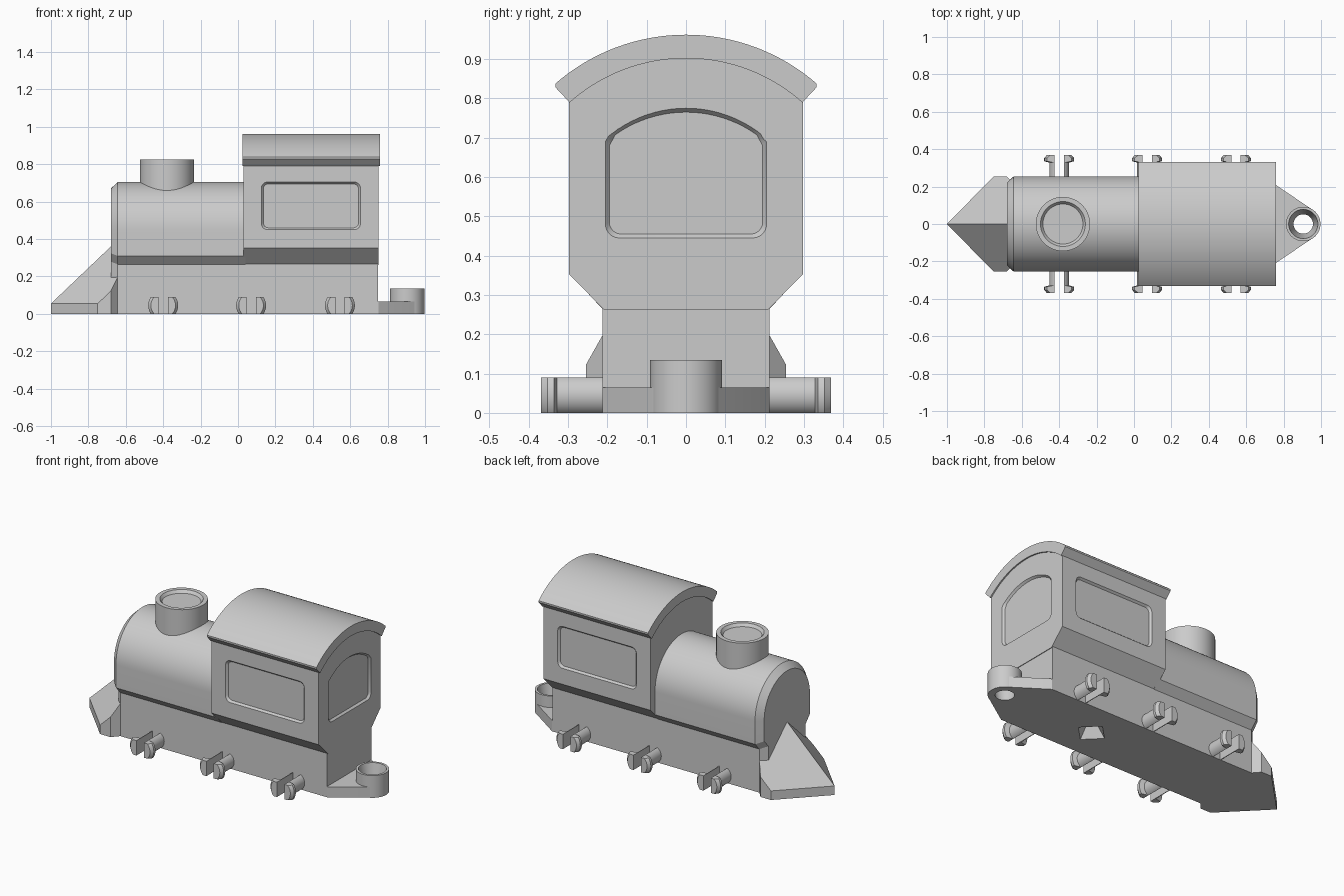
import bpy, bmesh
from math import sin, cos, pi, radians, sqrt, asin
from mathutils import Vector

if "Cube" in bpy.data.objects:
    bpy.data.objects.remove(bpy.data.objects["Cube"])


def finish(name, bm):
    bmesh.ops.recalc_face_normals(bm, faces=bm.faces)
    me = bpy.data.meshes.new(name)
    bm.to_mesh(me)
    bm.free()
    ob = bpy.data.objects.new(name, me)
    bpy.context.collection.objects.link(ob)
    return ob


def loft_bm(sections, axis):
    """Skin 2D sections [(position, points)] along an axis, capping both ends."""
    place = {'x': lambda t, a, b: (t, a, b),
             'y': lambda t, a, b: (a, t, b),
             'z': lambda t, a, b: (a, b, t)}[axis]
    bm = bmesh.new()
    rings = [[bm.verts.new(place(t, a, b)) for a, b in pts] for t, pts in sections]
    n = len(rings[0])
    for r, s in zip(rings, rings[1:]):
        for i in range(n):
            j = (i + 1) % n
            bm.faces.new((r[i], r[j], s[j], s[i]))
    bm.faces.new(rings[0])
    bm.faces.new(rings[-1])
    return bm


def loft(name, sections, axis):
    return finish(name, loft_bm(sections, axis))


def arc(cx, cy, r, a0, a1, n):
    return [(cx + r * cos(a0 + (a1 - a0) * i / n), cy + r * sin(a0 + (a1 - a0) * i / n))
            for i in range(n + 1)]


def circle(cx, cy, r, n=48):
    return arc(cx, cy, r, 0, 2 * pi, n)[:-1]


def activate(ob):
    bpy.ops.object.select_all(action='DESELECT')
    bpy.context.view_layer.objects.active = ob
    ob.select_set(True)


def cut(ob, *cutters):
    for c in cutters:
        m = ob.modifiers.new("cut", 'BOOLEAN')
        m.operation, m.solver, m.object = 'DIFFERENCE', 'EXACT', c
        activate(ob)
        bpy.ops.object.modifier_apply(modifier=m.name)


def clip(bm, co, no):
    """Slice away everything on the normal side and close the cut."""
    bmesh.ops.bisect_plane(bm, geom=bm.verts[:] + bm.edges[:] + bm.faces[:],
                           plane_co=co, plane_no=no, clear_outer=True)
    bmesh.ops.holes_fill(bm, edges=[e for e in bm.edges if e.is_boundary], sides=0)


helpers = []


def cutter(name, sections, axis):
    ob = loft(name, sections, axis)
    ob.hide_render = True
    helpers.append(ob)
    return ob


# Boiler standing on the front chassis, front rim chamfered
def boiler_profile(d):
    left = [(-0.255 + d, 0.31 + 0.4 * d), (-0.213 + d, 0.265 + 0.4 * d), (-0.213 + d, 0)]
    right = [(-y, z) for y, z in reversed(left)]
    return arc(0, 0.45, 0.255 - d, 0, pi, 40) + left + right


loft("boiler", [(-0.68, boiler_profile(0.035)), (-0.643, boiler_profile(0)),
                (0.04, boiler_profile(0))], 'x')

# Chassis under the cab
chassis = loft("chassis", [(0.03, [(-0.213, 0), (0.213, 0), (0.213, 0.27), (-0.213, 0.27)]),
                           (0.748, [(-0.213, 0), (0.213, 0), (0.213, 0.27), (-0.213, 0.27)])], 'x')
cut(chassis, cutter("underside_notch", [(-0.01, circle(0.29, -0.01, 0.1, 4)),
                                        (0.08, circle(0.29, -0.01, 0.03, 4))], 'z'))

# Cab walls with arched top
RC, RI, RO = 0.456, 0.449, 0.506
ai, ao = asin(0.298 / RI), asin(0.332 / RO)
cab_pts = ([(-0.208, 0.262), (0.208, 0.262), (0.298, 0.353)]
           + arc(0, RC, RI, pi / 2 - ai, pi / 2 + ai, 28) + [(-0.298, 0.353)])
cab = loft("cab", [(0.03, cab_pts), (0.752, cab_pts)], 'x')


# Recessed window panels with sloping edges
def side_window(d):
    x0, x1, z0, z1, r = 0.125 + d, 0.655 - d, 0.45 + d, 0.705 - d, 0.033 - d / 2
    corners = [(x1 - r, z1 - r), (x0 + r, z1 - r), (x0 + r, z0 + r), (x1 - r, z0 + r)]
    return [p for k, (x, z) in enumerate(corners)
            for p in arc(x, z, r, k * pi / 2, (k + 1) * pi / 2, 6)]


def end_window(d):
    w, z0, r = 0.205 - d, 0.445 + d, 0.035 - d / 2
    a = asin((w - 0.015) / 0.31)
    return (arc(0, 0.465 - d, 0.31, pi / 2 - a, pi / 2 + a, 20) + [(-w, 0.69 - d)]
            + arc(-w + r, z0 + r, r, pi, 1.5 * pi, 6)
            + arc(w - r, z0 + r, r, 1.5 * pi, 2 * pi, 6) + [(w, 0.69 - d)])


cutters = [cutter("side_window_cutter", [(s * 0.286, side_window(0.01)),
                                         (s * 0.31, side_window(-0.01))], 'y') for s in (-1, 1)]
cutters.append(cutter("end_window_cutter", [(0.74, end_window(0.01)),
                                            (0.764, end_window(-0.01))], 'x'))
cut(cab, *cutters)

# Curved roof with slanted eaves
roof_pts = (arc(0, RC, RO, pi / 2 - ao, pi / 2 + ao, 32) + [(-0.332, 0.828)]
            + arc(0, RC, RI - 0.003, pi / 2 + ai, pi / 2 - ai, 32) + [(0.332, 0.828)])
loft("roof", [(0.023, roof_pts), (0.76, roof_pts)], 'x')

# Chimney with shallow recessed top
loft("chimney", [(z, circle(-0.38, 0, r)) for z, r in
                 ((0.6, 0.145), (0.825, 0.145), (0.825, 0.12), (0.808, 0.107))], 'z')

# Wedge plough: plan outline raised to two sloping planes
plan = [(-1, 0), (-0.75, 0.255), (-0.68, 0.255), (-0.643, 0.213), (-0.643, 0)]
bm = bmesh.new()
for s in (-1, 1):
    low = [bm.verts.new((x, s * y, 0)) for x, y in plan]
    top = [bm.verts.new((x, s * y, 0.055 + 0.953 * (x + 1) - 0.934 * y)) for x, y in plan]
    bm.faces.new(low)
    bm.faces.new(top)
    for i in range(4):
        bm.faces.new((low[i], low[i + 1], top[i + 1], top[i]))
bmesh.ops.remove_doubles(bm, verts=bm.verts, dist=1e-5)
finish("plough", bm)

# Rear coupling: tapered plate and ring with a conical hole
hole = cutter("coupling_hole", [(-0.01, circle(0.905, 0, 0.05)),
                                (0.145, circle(0.905, 0, 0.08))], 'z')
bm = bmesh.new()
for z in (0, 0.065):
    for x, y in circle(0.905, 0, 0.091) + [(0.74, 0.213), (0.74, -0.213), (0.752, 0.213), (0.752, -0.213)]:
        bm.verts.new((x, y, z))
bmesh.ops.convex_hull(bm, input=bm.verts)
bmesh.ops.dissolve_limit(bm, angle_limit=radians(1), verts=bm.verts, edges=bm.edges)
cut(finish("coupling_plate", bm), hole)
cut(loft("coupling_ring", [(0, circle(0.905, 0, 0.092)), (0.135, circle(0.905, 0, 0.092))], 'z'), hole)

# Split snap-fit axle pegs, three per side
for i, x in enumerate((-0.4, 0.07, 0.545)):
    for s, side in ((-1, "right"), (1, "left")):
        for h in (-1, 1):
            bm = loft_bm([(s * y, circle(x, 0.045, r, 32)) for y, r in
                          ((0.205, 0.053), (0.328, 0.053), (0.336, 0.08),
                           (0.352, 0.08), (0.369, 0.066))], 'y')
            clip(bm, (x + h * 0.025, 0, 0), (-h, 0, 0))
            clip(bm, (0, 0, 0), (0, 0, -1))
            clip(bm, (0, 0, 0.09), (0, 0, 1))
            finish(f"axle_peg_{side}_{i + 1}_{'front' if h < 0 else 'rear'}", bm)

# Tidy helpers and shade
for ob in helpers:
    bpy.data.objects.remove(ob, do_unlink=True)
for ob in list(bpy.context.collection.objects):
    activate(ob)
    bpy.ops.object.shade_smooth_by_angle(angle=radians(25))
